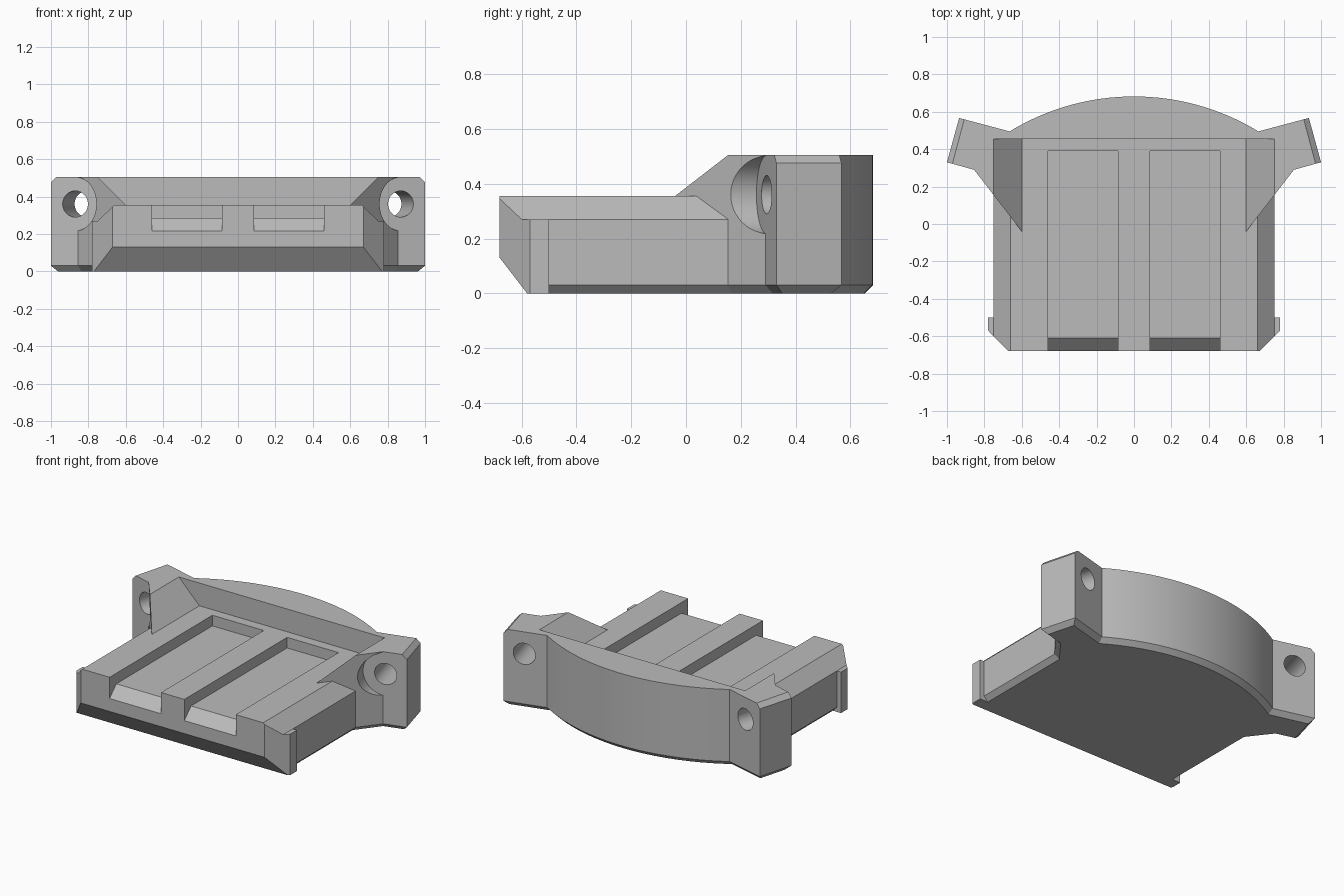
import bpy, bmesh, math
from mathutils import Vector, Matrix

if "Cube" in bpy.data.objects:
    bpy.data.objects.remove(bpy.data.objects["Cube"])


def finish(name, bm):
    bmesh.ops.recalc_face_normals(bm, faces=bm.faces)
    mesh = bpy.data.meshes.new(name)
    bm.to_mesh(mesh)
    bm.free()
    obj = bpy.data.objects.new(name, mesh)
    bpy.context.collection.objects.link(obj)
    return obj


def loft(loops):
    """Closed solid through matching loops of points."""
    bm = bmesh.new()
    rings = [[bm.verts.new(p) for p in loop] for loop in loops]
    for a, b in zip(rings, rings[1:]):
        for i in range(len(a)):
            j = (i + 1) % len(a)
            bm.faces.new((a[i], a[j], b[j], b[i]))
    bm.faces.new(rings[0])
    bm.faces.new(rings[-1])
    bmesh.ops.recalc_face_normals(bm, faces=bm.faces)
    return bm


def mirrored(half):
    return half + [(-x, v) for x, v in reversed(half) if abs(x) > 1e-6]


def along_y(profile, y0, y1):
    return loft([[(x, y, z) for x, z in profile] for y in (y0, y1)])


def slice_off(bm, point, normal):
    """Remove everything beyond a plane and cap the cut."""
    geom = bm.verts[:] + bm.edges[:] + bm.faces[:]
    bmesh.ops.bisect_plane(bm, geom=geom, plane_co=point, plane_no=normal,
                           dist=1e-5, clear_outer=True)
    bmesh.ops.holes_fill(bm, edges=[e for e in bm.edges if e.is_boundary])


def inset(points, d):
    """Offset a clockwise or anticlockwise outline inward with mitred corners."""
    n = len(points)
    pts = [Vector(p) for p in points]
    area = sum(pts[i - 1].x * pts[i].y - pts[i].x * pts[i - 1].y for i in range(n))
    side = 1 if area > 0 else -1
    result = []
    for i in range(n):
        a = (pts[i] - pts[i - 1]).normalized()
        b = (pts[(i + 1) % n] - pts[i]).normalized()
        na, nb = Vector((-a.y, a.x)) * side, Vector((-b.y, b.x)) * side
        result.append(pts[i] + (na + nb) * d / (1 + na.dot(nb)))
    return result


def combine(target, tool, operation):
    mod = target.modifiers.new("combine", 'BOOLEAN')
    mod.operation, mod.solver, mod.object = operation, 'EXACT', tool
    bpy.context.view_layer.objects.active = target
    bpy.ops.object.modifier_apply(modifier=mod.name)
    bpy.data.objects.remove(tool)


TOP, FLOOR, EDGE = 0.505, 0.355, 0.03
TILT = math.radians(15)

# Tall rear block with two angled lugs and a bowed back
half = [(0.6, -0.04), (0.855, 0.29), (1.0, 0.33), (0.935, 0.567)]
corner, crown = Vector((0.665, 0.495)), 0.682
rise = crown - corner.y
radius = (corner.x ** 2 + rise ** 2) / (2 * rise)
sweep = math.asin(corner.x / radius)
for i in range(17):
    a = sweep * (1 - i / 16)
    half.append((radius * math.sin(a), crown - radius + radius * math.cos(a)))
outline = mirrored(half)
block = loft([[(x, y, 0) for x, y in inset(outline, EDGE)],
              [(x, y, EDGE) for x, y in outline],
              [(x, y, TOP) for x, y in outline]])
for s in (-1, 1):
    slice_off(block, (s, 0.33, TOP - EDGE),
              (s * math.cos(TILT), math.sin(TILT), 1))
body = finish("mounting_plate", block)

# Flared recess in the rear block
recess = along_y(mirrored([(0.6, FLOOR), (0.8, FLOOR + 0.2)]), -0.3, 0.455)
combine(body, finish("recess_cutter", recess), 'DIFFERENCE')

# Flat plate with bevelled sides
plate = along_y(mirrored([(0.72, 0), (0.75, EDGE), (0.75, 0.27), (0.66, FLOOR)]), -0.55, 0.4)
combine(body, finish("plate", plate), 'UNION')

# Front bar with small side ears and cut corners
bar = along_y(mirrored([(0.78, 0), (0.78, 0.27), (0.75, 0.27), (0.66, FLOOR)]), -0.68, -0.5)
slice_off(bar, (0, -0.68, 0.13), (0, -0.13, -0.1))
for s in (-1, 1):
    slice_off(bar, (s * 0.67, -0.68, 0), (s, -1, 0))
combine(body, finish("front_bar", bar), 'UNION')

# Two long slots with ramped front ends
slot = [(-0.72, 0.175), (-0.61, 0.285), (0.39, 0.285), (0.39, 0.45), (-0.72, 0.45)]
for s in (-1, 1):
    cutter = loft([[(s * x, y, z) for y, z in slot] for x in (0.085, 0.46)])
    combine(body, finish("slot_cutter", cutter), 'DIFFERENCE')

# Screw holes and head clearances through the lugs
for s in (-1, 1):
    forward = Vector((s * math.sin(TILT), -math.cos(TILT), 0))
    seat = Vector((s * 0.87, 0.294, 0.36))
    for r, start, end in ((0.143, 0, 0.5), (0.07, -0.45, 0.45)):
        bm = bmesh.new()
        place = (Matrix.Translation(seat + forward * (start + end) / 2)
                 @ forward.to_track_quat('Z', 'Y').to_matrix().to_4x4())
        bmesh.ops.create_cone(bm, cap_ends=True, segments=48, radius1=r, radius2=r,
                              depth=end - start, matrix=place)
        combine(body, finish("hole_cutter", bm), 'DIFFERENCE')

# Plain grey finish
grey = bpy.data.materials.new("plain_grey")
grey.use_nodes = True
colour = (0.5, 0.5, 0.5, 1)
grey.diffuse_color = colour
grey.node_tree.nodes["Principled BSDF"].inputs["Base Color"].default_value = colour
body.data.materials.clear()
body.data.materials.append(grey)

bpy.ops.object.select_all(action='DESELECT')
body.select_set(True)
bpy.context.view_layer.objects.active = body
bpy.ops.object.shade_smooth_by_angle(angle=math.radians(25))
